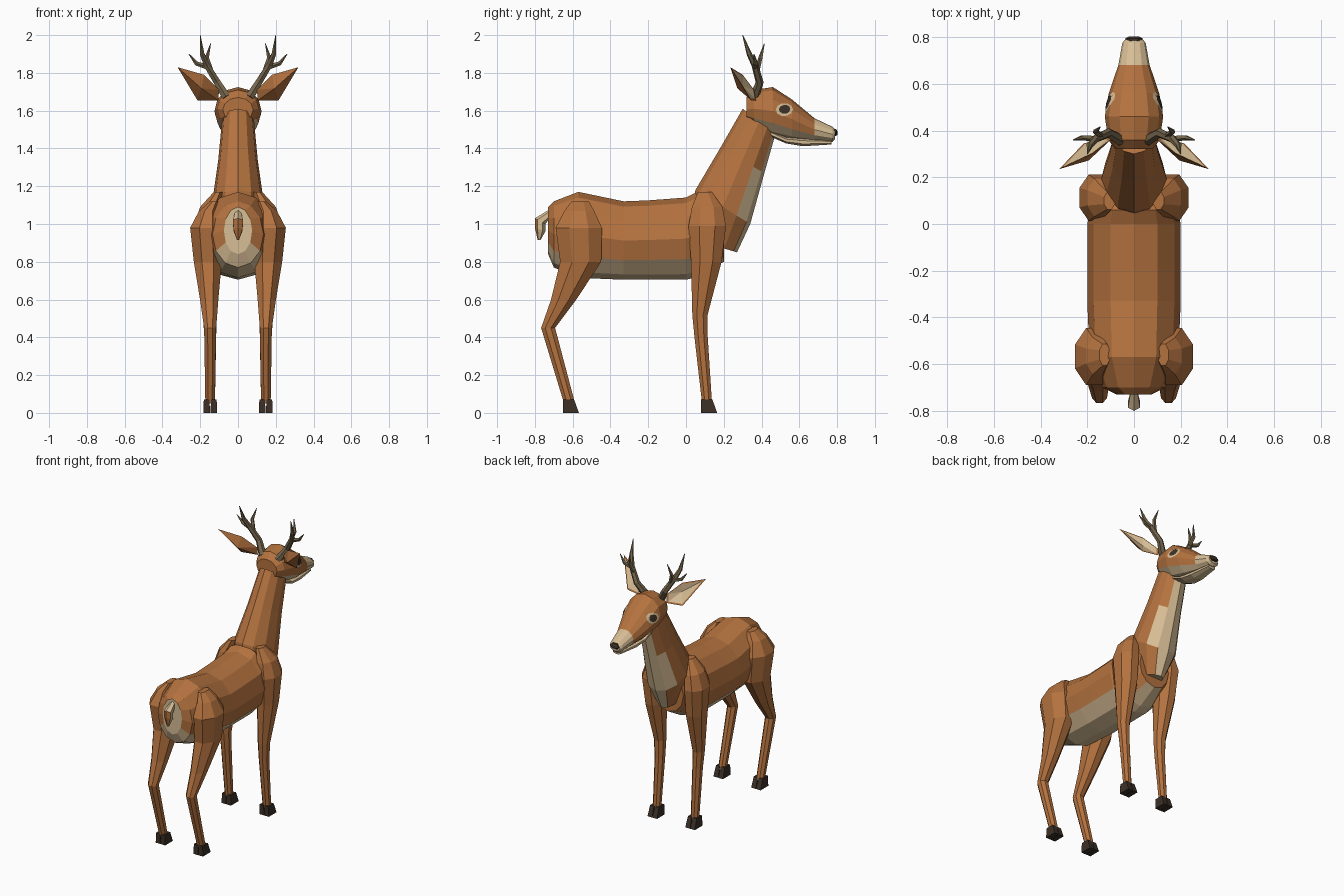
import bpy, bmesh, math
from mathutils import Vector
from mathutils.bvhtree import BVHTree

if "Cube" in bpy.data.objects:
    bpy.data.objects.remove(bpy.data.objects["Cube"], do_unlink=True)


def material(name, rgb):
    m = bpy.data.materials.new(name)
    m.use_nodes = True
    m.diffuse_color = (*rgb, 1)
    bsdf = m.node_tree.nodes["Principled BSDF"]
    bsdf.inputs["Base Color"].default_value = (*rgb, 1)
    bsdf.inputs["Roughness"].default_value = 0.9
    return m


FUR = material("red_brown_fur", (0.46, 0.17, 0.05))
CREAM = material("cream_fur", (0.68, 0.51, 0.30))
DARK = material("dark_horn", (0.045, 0.03, 0.02))
ANTLER = material("antler_bone", (0.18, 0.135, 0.075))


def finish(bm, name, mats, rule=None):
    """Turn a bmesh into an object, colouring faces by rule(centre, normal)."""
    bmesh.ops.recalc_face_normals(bm, faces=bm.faces)
    if rule:
        for f in bm.faces:
            f.material_index = int(rule(f.calc_center_median(), f.normal))
    me = bpy.data.meshes.new(name)
    bm.to_mesh(me)
    bm.free()
    for m in mats:
        me.materials.append(m)
    ob = bpy.data.objects.new(name, me)
    bpy.context.collection.objects.link(ob)
    return ob


def loft(name, rings, n, mats, rule=None, turn=0.0):
    """Skin between elliptical rings of (centre, half axis u, half axis v)."""
    bm = bmesh.new()
    loops = []
    for c, u, v in rings:
        angles = [2 * math.pi * (i + turn) / n for i in range(n)]
        loops.append([bm.verts.new(Vector(c) + Vector(u) * math.sin(a) + Vector(v) * math.cos(a))
                      for a in angles])
    for a, b in zip(loops, loops[1:]):
        for i in range(n):
            j = (i + 1) % n
            bm.faces.new((a[i], a[j], b[j], b[i]))
    bm.faces.new(loops[0])
    bm.faces.new(loops[-1])
    return finish(bm, name, mats, rule)


def sagittal(top, low, width):
    """Ring on the centre plane between two (y, z) points."""
    t, b = Vector((0, *top)), Vector((0, *low))
    return (t + b) / 2, (width, 0, 0), (t - b) / 2


def upright(y, top, low, width):
    return sagittal((y, top), (y, low), width)


def level(s, z, y0, y1, x0, x1):
    """Horizontal ring filling a y and x range on side s."""
    return (s * (x0 + x1) / 2, (y0 + y1) / 2, z), ((x1 - x0) / 2, 0, 0), (0, (y1 - y0) / 2, 0)


def tube(name, points, radii, n, mat):
    """Tapering tube through a few points."""
    pts = [Vector(p) for p in points]
    rings = []
    for i, p in enumerate(pts):
        d = (pts[min(i + 1, len(pts) - 1)] - pts[max(i - 1, 0)]).normalized()
        u = d.cross(Vector((0, 1, 0))).normalized()
        rings.append((p, u * radii[i], d.cross(u) * radii[i]))
    return loft(name, rings, n, [mat])


# Torso with pale belly and rump patch
loft("torso", [
    upright(-0.73, 1.09, 0.84, 0.075), upright(-0.70, 1.12, 0.77, 0.135),
    upright(-0.57, 1.17, 0.715, 0.19), upright(-0.33, 1.12, 0.705, 0.20),
    upright(-0.20, 1.125, 0.705, 0.20), upright(0.0, 1.14, 0.705, 0.20),
    upright(0.06, 1.17, 0.72, 0.185), upright(0.20, 1.08, 0.80, 0.12)], 12, [FUR, CREAM],
    lambda c, n: c.y < -0.72 or c.z < 0.80 + (0.07 if c.y < -0.6 else 0))

# Neck with pale throat
loft("neck", [
    sagittal((0.0, 0.93), (0.27, 0.85), 0.07), sagittal((0.05, 1.18), (0.34, 1.0), 0.14),
    sagittal((0.18, 1.40), (0.415, 1.27), 0.105), sagittal((0.30, 1.61), (0.475, 1.48), 0.085)],
    12, [FUR, CREAM], lambda c, n: n.y > 0.62 or (n.z < -0.6 and c.z < 1.0))

# Head, pale muzzle, jaw and nose
head = loft("head", [
    upright(0.32, 1.67, 1.54, 0.08), upright(0.36, 1.71, 1.51, 0.11),
    upright(0.46, 1.725, 1.47, 0.125), upright(0.56, 1.66, 1.45, 0.108),
    upright(0.68, 1.56, 1.44, 0.067), upright(0.775, 1.515, 1.435, 0.05),
    upright(0.79, 1.50, 1.45, 0.038)], 12, [FUR, CREAM],
    lambda c, n: c.y > 0.68 or (n.z < -0.6 and c.y > 0.4))
loft("lower_jaw", [
    upright(0.45, 1.495, 1.46, 0.06), upright(0.53, 1.46, 1.425, 0.06),
    upright(0.62, 1.455, 1.41, 0.052), upright(0.77, 1.445, 1.42, 0.032)], 8, [CREAM], turn=0.5)
loft("nose", [
    upright(0.778, 1.508, 1.46, 0.036), upright(0.795, 1.505, 1.465, 0.036),
    upright(0.803, 1.49, 1.47, 0.02)], 6, [DARK], turn=0.5)

# Tail with brown stripe
loft("tail", [
    sagittal((-0.71, 1.085), (-0.71, 1.04), 0.015), sagittal((-0.80, 1.03), (-0.745, 1.0), 0.03),
    sagittal((-0.80, 0.98), (-0.745, 0.96), 0.028), sagittal((-0.785, 0.915), (-0.77, 0.915), 0.006)],
    6, [CREAM, FUR], lambda c, n: n.y < -0.7 and c.z < 1.01)

skull = BVHTree.FromPolygons([v.co for v in head.data.vertices],
                             [p.vertices for p in head.data.polygons])


def eye_plate(name, s, ry, rz, lift, mat):
    """Thin disc draped on the side of the head."""
    def drape(y, z):
        hit = skull.ray_cast(Vector((s, y, z)), Vector((-s, 0, 0)))
        return hit[0] + hit[1] * lift
    bm = bmesh.new()
    mid = bm.verts.new(drape(0.52, 1.605))
    rings = []
    for k in (0.5, 1):
        rings.append([bm.verts.new(drape(0.52 + k * ry * math.cos(math.pi * i / 5),
                                         1.605 + k * rz * math.sin(math.pi * i / 5)))
                      for i in range(10)])
    for i in range(10):
        j = (i + 1) % 10
        bm.faces.new((mid, rings[0][i], rings[0][j]))
        bm.faces.new((rings[0][i], rings[1][i], rings[1][j], rings[0][j]))
    ob = finish(bm, name, [mat])
    if ob.data.polygons[0].normal.x * s < 0:
        ob.data.flip_normals()


def ear(name, s):
    """Leaf-shaped cup: brown back and rim, pale hollow."""
    outline = [Vector((s * x, y, z)) for x, y, z in (
        (0.105, 0.37, 1.655), (0.10, 0.36, 1.71), (0.18, 0.30, 1.79),
        (0.32, 0.235, 1.83), (0.215, 0.345, 1.655))]
    mid = sum(outline, Vector()) / 5
    bm = bmesh.new()
    rim = [bm.verts.new(p) for p in outline]
    inner = [bm.verts.new(p.lerp(mid, 0.14)) for p in outline]
    hollow = bm.verts.new(mid + Vector((-s * 0.005, -0.02, 0)))
    back = bm.verts.new(mid + Vector((s * 0.01, -0.05, -0.01)))
    pale = []
    for i in range(5):
        j = (i + 1) % 5
        bm.faces.new((rim[i], rim[j], inner[j], inner[i]))
        pale.append(bm.faces.new((inner[i], inner[j], hollow)))
        bm.faces.new((rim[j], rim[i], back))
    for f in pale:
        f.material_index = 1
    finish(bm, name, [FUR, CREAM])


# Parts repeated on both sides
for side, s in (("left", 1), ("right", -1)):
    eye_plate(side + "_eye_ring", s, 0.045, 0.034, 0.003, CREAM)
    eye_plate(side + "_eye", s, 0.03, 0.023, 0.006, DARK)
    ear(side + "_ear", s)

    # Antler beam and tines
    def at(*pts):
        return [(s * x, y, z) for x, y, z in pts]
    tube(side + "_antler_beam", at((0.06, 0.36, 1.67), (0.11, 0.39, 1.75), (0.165, 0.365, 1.84),
                                   (0.19, 0.335, 1.90), (0.20, 0.30, 2.0)),
         (0.026, 0.021, 0.018, 0.014, 0.002), 6, ANTLER)
    tube(side + "_antler_outer_tine", at((0.16, 0.365, 1.83), (0.22, 0.37, 1.85), (0.26, 0.36, 1.90)),
         (0.014, 0.012, 0.002), 5, ANTLER)
    tube(side + "_antler_inner_tine", at((0.14, 0.375, 1.80), (0.165, 0.395, 1.88), (0.145, 0.415, 1.955)),
         (0.014, 0.012, 0.002), 5, ANTLER)

    # Legs
    loft(side + "_front_leg", [
        level(s, 1.17, 0.06, 0.14, 0.08, 0.13), level(s, 1.09, 0.025, 0.20, 0.09, 0.205),
        level(s, 0.99, 0.005, 0.22, 0.09, 0.24), level(s, 0.80, 0.02, 0.195, 0.09, 0.225),
        level(s, 0.52, 0.03, 0.118, 0.11, 0.19), level(s, 0.40, 0.042, 0.118, 0.113, 0.18),
        level(s, 0.05, 0.083, 0.14, 0.12, 0.175)], 8, [FUR], turn=0.5)
    loft(side + "_hind_leg", [
        level(s, 1.12, -0.61, -0.51, 0.10, 0.15), level(s, 1.07, -0.65, -0.48, 0.10, 0.21),
        level(s, 0.98, -0.70, -0.435, 0.08, 0.26), level(s, 0.80, -0.675, -0.44, 0.08, 0.24),
        level(s, 0.60, -0.72, -0.575, 0.10, 0.205), level(s, 0.45, -0.77, -0.69, 0.113, 0.182),
        level(s, 0.05, -0.648, -0.585, 0.12, 0.175)], 8, [FUR], turn=0.5)

    # Cloven hooves: squares stretched so the corners reach the wanted size
    for pair, y in (("front", 0.08), ("hind", -0.652)):
        for toe, x in (("inner", 0.128), ("outer", 0.166)):
            k = 1.414
            rings = [((s * x, y + d / 2, z), (w * k, 0, 0), (0, d / 2 * k, 0))
                     for z, d, w in ((0.0, 0.085, 0.018), (0.07, 0.06, 0.015))]
            loft(f"{side}_{pair}_{toe}_hoof", rings, 4, [DARK], turn=0.5)
